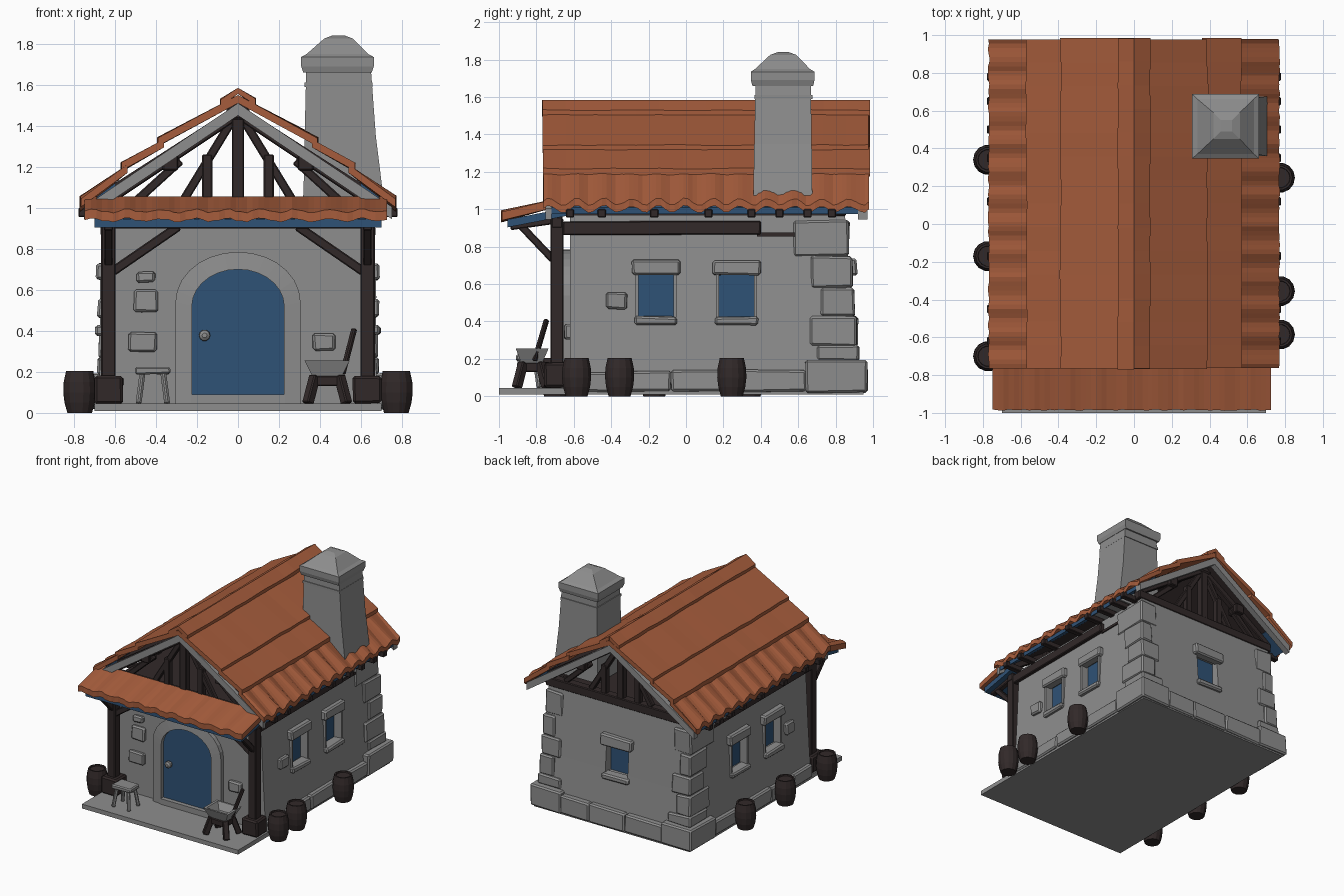
import bpy, bmesh, math, random
from mathutils import Vector

if "Cube" in bpy.data.objects:
    bpy.data.objects.remove(bpy.data.objects["Cube"])

random.seed(4)

def material(name, rgb):
    m = bpy.data.materials.new(name)
    m.diffuse_color = (*rgb, 1)
    m.use_nodes = True
    m.node_tree.nodes["Principled BSDF"].inputs["Base Color"].default_value = m.diffuse_color
    return m

TILE = material("orange tile", (.38, .108, .045))
STONE = material("grey stone", (.27, .27, .27))
BLUE = material("blue paint", (.028, .085, .18))
WOOD = material("dark wood", (.031, .022, .022))

# ---------- helpers ----------
def finish(name, bm, mat):
    bmesh.ops.recalc_face_normals(bm, faces=bm.faces[:])
    me = bpy.data.meshes.new(name)
    bm.to_mesh(me)
    bm.free()
    me.materials.append(mat)
    ob = bpy.data.objects.new(name, me)
    bpy.context.collection.objects.link(ob)
    return ob

def loft(name, rings, mat):
    """Skin closed rings of points and cap both ends."""
    bm = bmesh.new()
    rs = [[bm.verts.new(p) for p in r] for r in rings]
    n = len(rs[0])
    for a, b in zip(rs, rs[1:]):
        for i in range(n):
            j = (i + 1) % n
            bm.faces.new((a[i], a[j], b[j], b[i]))
    bm.faces.new(rs[0])
    bm.faces.new(rs[-1])
    return finish(name, bm, mat)

def box(name, a, b, mat, bevel=0, jit=0):
    a, b = Vector(a), Vector(b)
    bm = bmesh.new()
    bmesh.ops.create_cube(bm, size=1)
    for v in bm.verts:
        v.co = Vector([(a[i] + b[i]) / 2 + v.co[i] * abs(b[i] - a[i])
                       + random.uniform(-jit, jit) for i in range(3)])
    if bevel:
        bmesh.ops.bevel(bm, geom=bm.edges[:], offset=bevel, segments=1, affect='EDGES')
    return finish(name, bm, mat)

def stone(name, a, b):
    return box(name, a, b, STONE, .011, .005)

def beam(name, p, q, w, mat=WOOD, d=None):
    p, q = Vector(p), Vector(q)
    ob = box(name, (-w / 2, -(d or w) / 2, 0), (w / 2, (d or w) / 2, (q - p).length), mat, .006)
    ob.location = p
    ob.rotation_mode = 'QUATERNION'
    ob.rotation_quaternion = (q - p).to_track_quat('Z', 'Y')
    return ob

def rect(x0, x1, y0, y1, z):
    return [(x0, y0, z), (x1, y0, z), (x1, y1, z), (x0, y1, z)]

def course(name, a, b, axis, s0, s1, thick, mat, waves=0, amp=0, jit=0):
    """Sloping slab from upper edge a to lower edge b (offset, z), run along an axis."""
    n = max(waves * 6, 14 if jit else 1)
    rings = []
    for i in range(n + 1):
        s = s0 + (s1 - s0) * i / n
        w = amp * math.sin(2 * math.pi * waves * i / n) + random.uniform(-jit, jit)
        o = random.uniform(-jit, jit)
        if i in (0, n):
            s += random.uniform(-jit, jit)
        prof = [(a[0], a[1]), (b[0] + o, b[1] + w), (b[0] + o, b[1] + w - thick), (a[0], a[1] - thick)]
        rings.append([(u, s, z) if axis == 'y' else (s, u, z) for u, z in prof])
    return loft(name, rings, mat)

# ---------- walls and floor ----------
box("floor_slab", (-.7, -1, .01), (.7, .95, .045), STONE)
walls = loft("walls", [rect(-.685, .685, -.62, .93, .02), rect(-.66, .66, -.62, .89, .45),
                       rect(-.635, .635, -.62, .85, .97)], STONE)
box("loft_floor", (-.62, -.61, .965), (.62, .84, .98), WOOD)

def cut(name, a, b):
    c = box(name, a, b, STONE)
    c.hide_render = True
    c.hide_viewport = True
    c.display_type = 'WIRE'
    m = walls.modifiers.new(name, 'BOOLEAN')
    m.operation = 'DIFFERENCE'
    m.solver = 'EXACT'
    m.object = c

# Side windows, mirrored, with base and corner stones
for s in (-1, 1):
    for y in (-.16, .27):
        cut("window_cutter", (s * .6, y - .095, .42), (s * .8, y + .095, .66))
        box("window_pane", (s * .598, y - .1, .42), (s * .607, y + .1, .66), BLUE)
        stone("window_lintel", (s * .61, y - .13, .65), (s * .69, y + .13, .73))
        stone("window_sill", (s * .61, y - .115, .38), (s * .695, y + .115, .425))
        for e in (-1, 1):
            box("window_jamb", (s * .61, y + e * .093, .42), (s * .672, y + e * .11, .66), STONE)
    stone("wall_stone", (s * .63, -.425, .465), (s * .685, -.315, .555))
    ys = [-.61, -.37, -.08, .29, .64]
    for y0, y1 in zip(ys, ys[1:]):
        stone("base_stone", (s * .6, y0, .025), (s * .715, y1, .135 + random.uniform(-.01, .01)))
    stone("corner_base_stone", (s * .45, .64, .02), (s * .725, .97, .19))
    for z0, z1, y, x in ((.19, .27, .7, .48), (.27, .43, .66, .55), (.43, .58, .72, .5),
                         (.58, .75, .67, .56), (.75, .94, .57, .5)):
        t = (z0 + z1) / 2
        stone("corner_stone", (s * x, y, z0), (s * (.697 - .05 * t), .945 - .085 * t, z1))
    box("wall_plate", (s * .62, -.66, .865), (s * .668, .4, .935), WOOD, .006, .004)
    box("wall_plate_thin", (s * .62, .38, .855), (s * .65, .62, .875), WOOD)
xs = [-.46, -.12, .2, .46]
for x0, x1 in zip(xs, xs[1:]):
    stone("back_base_stone", (x0, .85, .02), (x1, .965, .165))

# Back window
cut("window_cutter", (-.1, .8, .42), (.1, 1.1, .66))
box("window_pane", (-.105, .812, .42), (.105, .82, .66), BLUE)
stone("window_lintel", (-.14, .84, .65), (.14, .915, .735))
stone("window_sill", (-.12, .84, .38), (.12, .92, .425))

# ---------- arched door ----------
def arch(hw, z0, spring, top, n=14):
    pts = [(-hw, z0)]
    pts += [(-hw * math.cos(math.pi * i / n), spring + (top - spring) * math.sin(math.pi * i / n))
            for i in range(n + 1)]
    return pts + [(hw, z0)]

inner, outer = arch(.225, .04, .52, .70), arch(.305, .04, .54, .785)
loft("door_surround", [[(p[0], -.665, p[1]), (q[0], -.655, q[1]), (q[0], -.6, q[1]), (p[0], -.6, p[1])]
                       for p, q in zip(inner, outer)], STONE)
loft("door", [[(x, y, z) for x, z in arch(.226, .08, .52, .70)] for y in (-.635, -.61)], BLUE)
box("door_step", (-.23, -.67, .04), (.23, -.61, .09), STONE)
loft("door_knob", [[(-.163 + r * math.cos(k * math.pi / 5), y, .378 + r * math.sin(k * math.pi / 5))
                    for k in range(10)] for y, r in ((-.63, .015), (-.65, .028), (-.67, .026), (-.68, .012))], STONE)
for x, z, w, h in ((-.45, .66, .09, .05), (-.45, .545, .12, .11), (-.465, .345, .14, .09), (.42, .345, .11, .08)):
    stone("front_stone", (x - w / 2, -.65, z - h / 2), (x + w / 2, -.6, z + h / 2))

# ---------- main roof ----------
P = [(.0, 1.55), (.36, 1.335), (.54, 1.21), (.77, 1.04)]
for s in (-1, 1):
    for i in range(3):
        last = i == 2
        a, b = P[i], P[i + 1]
        course("roof_course", (s * a[0], a[1]), (s * (b[0] + (0 if last else .03)), b[1] + (0 if last else .008)),
               'y', -.765, .98, .04, TILE, 12 if last else 0, .018 if last else 0, .004)
    course("ridge_cap", (0, 1.585), (s * .085, 1.53), 'y', -.77, .985, .03, TILE, 0, 0, .004)
    course("roof_lining", (0, 1.505), (s * .6, 1.12), 'y', -.72, .93, .03, WOOD)
    course("eave_lining", (s * .58, 1.135), (s * .745, 1.01), 'y', -.72, .95, .035, BLUE)
    for y0, y1 in ((-.75, -.72), (.92, .97)):
        course("verge_board", (0, 1.51), (s * .75, 1.005), 'y', y0, y1, .06, STONE)
    for y in (-.62, -.45, -.17, .12, .35, .5, .65, .78):
        box("rafter_tail", (s * .58, y - .022, .955), (s * .778, y + .022, 1.0), WOOD, .005)

# ---------- gable trusses ----------
for y in (-.68, .82):
    beam("tie_beam", (-.66, y, 1.0), (.66, y, 1.0), .07)
    beam("king_post", (0, y, 1.0), (0, y, 1.5), .06)
    box("king_post_head", (-.055, y - .04, 1.43), (.055, y + .04, 1.53), WOOD, .01)
    for s in (-1, 1):
        beam("principal_rafter", (s * .66, y, 1.02), (0, y, 1.46), .05)
        beam("long_strut", (s * .02, y, 1.44), (s * .27, y, 1.03), .042)
        beam("short_post", (s * .15, y, 1.02), (s * .15, y, 1.26), .05)
        beam("low_strut", (s * .28, y, 1.23), (s * .5, y, 1.03), .042)
        beam("purlin_end", (s * .33, y - .04, 1.22), (s * .33, y + .06, 1.22), .075)

# ---------- porch ----------
course("porch_tiles", (-.7, 1.055), (-.985, .985), 'x', -.745, .725, .045, TILE, 9, .007, .004)
course("porch_lining", (-.62, 1.01), (-.955, .945), 'x', -.70, .70, .042, BLUE)
beam("porch_beam", (-.67, -.69, .93), (.67, -.69, .93), .06)
for s in (-1, 1):
    beam("porch_post", (s * .632, -.69, .15), (s * .632, -.69, .95), .07)
    box("post_base", (s * .56, -.76, .045), (s * .7, -.62, .18), WOOD, .012, .004)
    beam("side_brace", (s * .61, -.69, .69), (s * .29, -.69, .91), .045)
    beam("front_brace", (s * .632, -.71, .73), (s * .632, -.9, .93), .04)
    beam("porch_rafter", (s * .632, -.66, .95), (s * .632, -.94, .91), .045)

# ---------- chimney ----------
loft("chimney", [rect(.315, .712, .36, .68, 1.0), rect(.32, .703, .36, .675, 1.1), rect(.325, .672, .365, .672, 1.35),
                 rect(.333, .647, .372, .667, 1.69)], STONE)
box("chimney_band", (.325, .365, 1.59), (.655, .675, 1.61), STONE)
loft("chimney_cap", [rect(.318, .652, .355, .68, 1.66), rect(.308, .662, .347, .687, 1.69), rect(.308, .662, .347, .687, 1.735),
                     rect(.335, .635, .37, .662, 1.75), rect(.42, .56, .45, .59, 1.825),
                     rect(.46, .52, .49, .55, 1.84)], STONE)

# ---------- barrels ----------
for bx, by in ((-.772, .34), (-.772, -.17), (-.772, -.7), (.772, .245), (.772, -.355), (.772, -.585)):
    loft("barrel", [[(bx + r * math.cos(k * math.pi / 7), by + r * math.sin(k * math.pi / 7), z) for k in range(14)]
                    for z, r in ((0, .06), (.05, .074), (.1, .08), (.15, .078), (.205, .066), (.205, .055), (.195, .053))], WOOD)

# ---------- stool, trough on stand ----------
box("stool_seat", (-.5, -.91, .19), (-.33, -.78, .225), STONE, .008, .004)
for sx in (-1, 1):
    for sy in (-1, 1):
        beam("stool_leg", (-.415 + sx * .07, -.845 + sy * .06, .045), (-.415 + sx * .05, -.845 + sy * .04, .2), .026, STONE)
        beam("stand_leg", (.435 + sx * .095, -.825 + sy * .08, .045), (.435 + sx * .06, -.825 + sy * .045, .18), .045)
box("stand_top", (.36, -.89, .13), (.51, -.76, .18), WOOD, .006)
loft("trough", [rect(.365, .505, -.88, -.77, .175), rect(.325, .545, -.91, -.735, .255),
                rect(.345, .525, -.895, -.75, .255), rect(.375, .495, -.87, -.78, .2)], STONE)
beam("tool_handle", (.51, -.81, .19), (.567, -.745, .41), .026)
